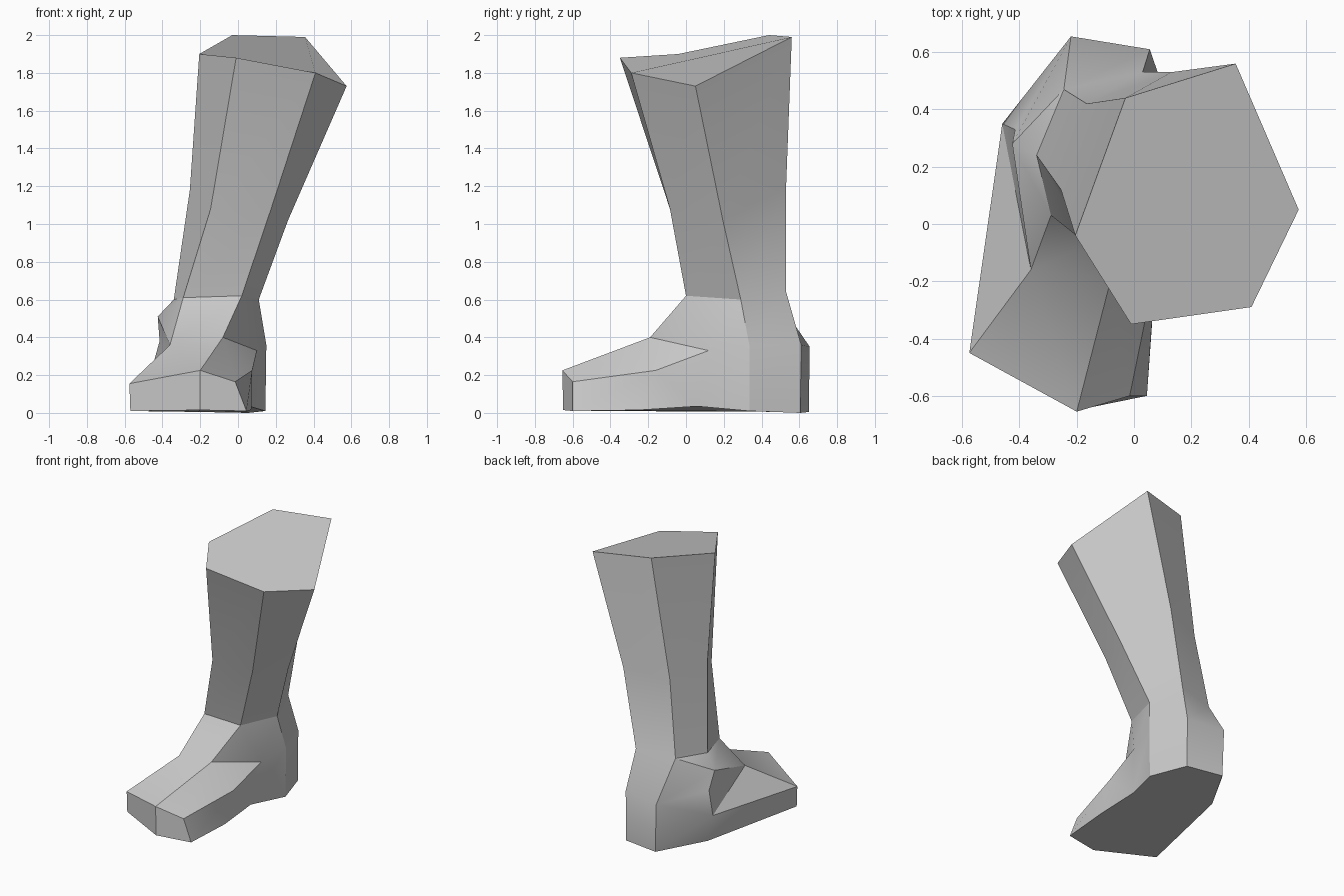
import bpy, bmesh, math

cube = bpy.data.objects.get("Cube")
if cube:
    bpy.data.objects.remove(cube, do_unlink=True)

# One plain grey for the whole limb
grey = bpy.data.materials.new("plain_grey")
grey.use_nodes = True
colour = (0.6, 0.6, 0.6, 1)
grey.diffuse_color = colour
grey.node_tree.nodes["Principled BSDF"].inputs["Base Color"].default_value = colour

bm = bmesh.new()


def ring(points):
    return [bm.verts.new(p) for p in points]


def loft(lower, upper):
    count = len(lower)
    for i in range(count):
        j = (i + 1) % count
        bm.faces.new((lower[i], lower[j], upper[j], upper[i]))


# Six-sided shin sections, each starting at the front and running anticlockwise
knee = ring([(-.01, -.35, 1.88), (.41, -.29, 1.8), (.575, .05, 1.73),
             (.355, .56, 1.99), (-.03, .44, 2), (-.205, -.04, 1.9)])
calf = ring([(-.145, -.085, 1.08), (.175, -.085, 1.08), (.265, .195, 1.02),
             (.13, .53, 1.2), (-.165, .42, 1.15), (-.255, .12, 1.18)])
ankle = ring([(-.29, .03, .61), (.02, 0, .62), (.11, .29, .6),
              (.03, .53, .64), (-.245, .47, .62), (-.34, .24, .6)])
loft(calf, knee)
loft(ankle, calf)
bm.faces.new(knee)

# Named corners of the foot
ankle_names = ("shin_outer", "shin_inner", "side_inner",
               "back_inner", "back_outer", "side_outer")
foot = dict(zip(ankle_names, ankle))
corners = {
    "instep_outer": (-.36, -.16, .36), "instep_inner": (-.08, -.19, .4),
    "arch_top": (.1, .12, .33), "arch_side": (.075, -.16, .225),
    "heel_side": (.15, .335, .36), "heel_inner": (.055, .61, .36),
    "heel_outer": (-.22, .655, .35), "ankle_bone": (-.425, .28, .51),
    "bone_base": (-.415, .33, .38), "outer_edge": (-.46, .35, .22),
    "toe_outer": (-.575, -.45, .155), "toe_tip": (-.2, -.655, .225),
    "toe_inner": (-.015, -.6, .165),
}
sole_corners = {
    "sole_toe_outer": (-.57, -.45, .01), "sole_toe_tip": (-.2, -.65, .015),
    "sole_toe_inner": (.045, -.6, .01), "sole_ball": (.07, -.25, .015),
    "sole_arch": (.06, .06, .035), "sole_side": (.145, .335, .01),
    "sole_heel_inner": (.055, .605, 0), "sole_heel_outer": (-.21, .65, .005),
    "sole_outer": (-.4, .32, .01),
}
for name, position in (corners | sole_corners).items():
    foot[name] = bm.verts.new(position)


def patch(*names):
    bm.faces.new([foot[name] for name in names])


# Top of the foot
patch("instep_outer", "instep_inner", "shin_inner", "shin_outer")
patch("instep_inner", "arch_top", "shin_inner")
patch("shin_inner", "arch_top", "side_inner")
patch("arch_top", "heel_side", "side_inner")
patch("instep_outer", "toe_outer", "toe_tip", "instep_inner")
patch("instep_inner", "toe_tip", "toe_inner", "arch_side")
patch("instep_inner", "arch_side", "arch_top")
patch("outer_edge", "toe_outer", "instep_outer")

# Heel and outer ankle bone
patch("heel_side", "heel_inner", "back_inner", "side_inner")
patch("heel_inner", "heel_outer", "back_outer", "back_inner")
patch("heel_outer", "bone_base", "ankle_bone", "back_outer")
patch("back_outer", "ankle_bone", "side_outer")
patch("side_outer", "ankle_bone", "shin_outer")
patch("ankle_bone", "instep_outer", "shin_outer")
patch("ankle_bone", "bone_base", "instep_outer")
patch("bone_base", "outer_edge", "instep_outer")
patch("heel_outer", "outer_edge", "bone_base")

# Side walls, each running from the sole to the matching upper corner
wall = [("sole_toe_outer", "toe_outer"), ("sole_toe_tip", "toe_tip"),
        ("sole_toe_inner", "toe_inner"), ("sole_ball", "arch_side"),
        ("sole_arch", "arch_top"), ("sole_side", "heel_side"),
        ("sole_heel_inner", "heel_inner"), ("sole_heel_outer", "heel_outer"),
        ("sole_outer", "outer_edge")]
for (low, high), (next_low, next_high) in zip(wall, wall[1:] + wall[:1]):
    if low == "sole_ball":
        # The arch is folded, so its wall is split in two
        patch(low, next_low, high)
        patch(high, next_low, next_high)
    else:
        patch(low, next_low, next_high, high)

# Sole
patch(*[name for name in reversed(sole_corners)])

bmesh.ops.recalc_face_normals(bm, faces=bm.faces[:])
mesh = bpy.data.meshes.new("lower_leg_and_foot")
bm.to_mesh(mesh)
bm.free()
mesh.materials.append(grey)
leg = bpy.data.objects.new("lower_leg_and_foot", mesh)
bpy.context.collection.objects.link(leg)

# Soft shading across shallow bends, crisp along the creases
bpy.ops.object.select_all(action="DESELECT")
leg.select_set(True)
bpy.context.view_layer.objects.active = leg
bpy.ops.object.shade_smooth_by_angle(angle=math.radians(30))
